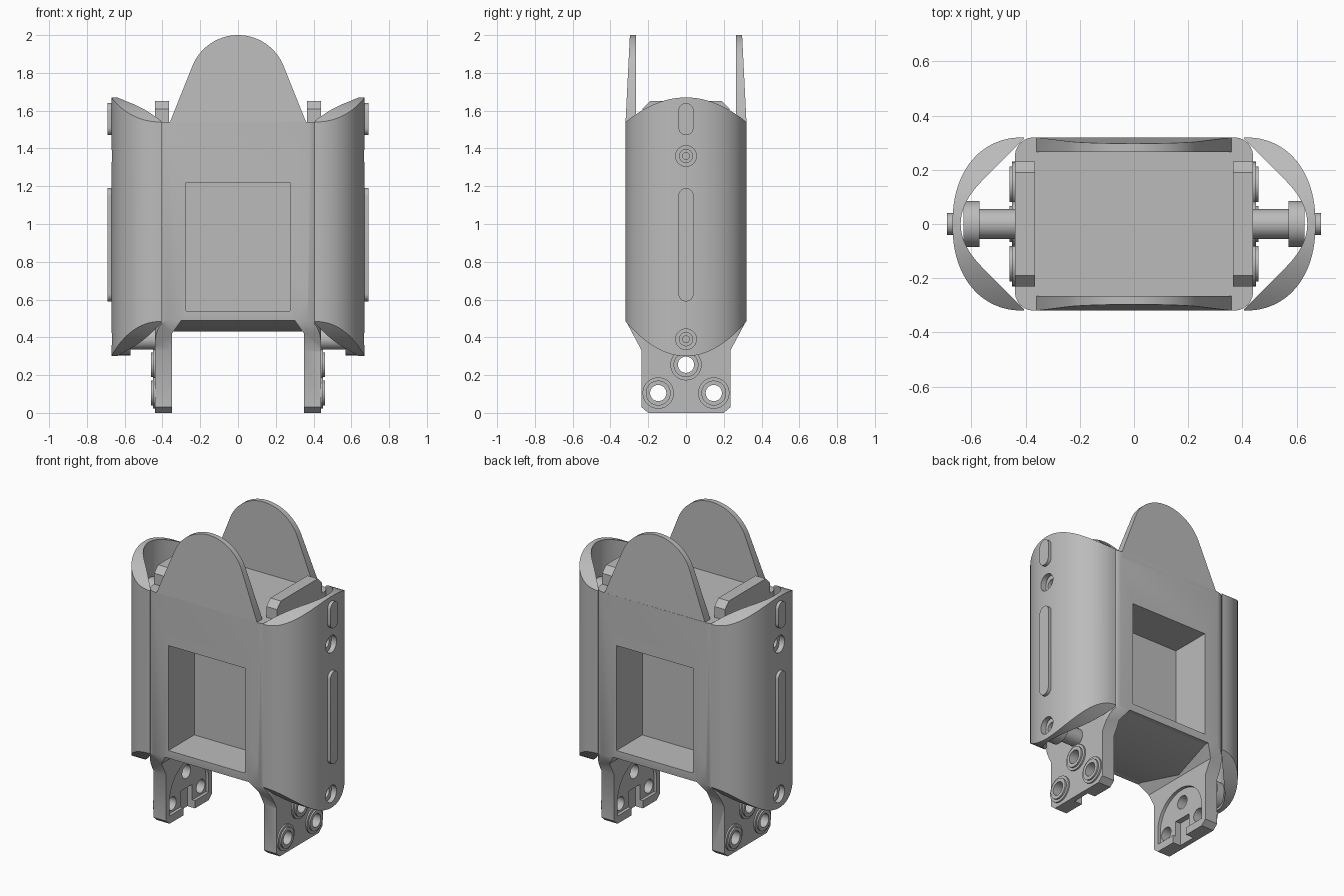
import bpy, bmesh, math
from math import sin, cos, pi, radians

cube = bpy.data.objects.get("Cube")
if cube:
    bpy.data.objects.remove(cube, do_unlink=True)

grey = bpy.data.materials.new("plain_grey")
grey.use_nodes = True
COLOUR = (0.5, 0.5, 0.5, 1)
grey.diffuse_color = COLOUR
grey.node_tree.nodes["Principled BSDF"].inputs["Base Color"].default_value = COLOUR
parts = []


def make(name, verts, faces):
    bm = bmesh.new()
    vs = [bm.verts.new(v) for v in verts]
    for f in faces:
        bm.faces.new([vs[i] for i in f])
    bmesh.ops.recalc_face_normals(bm, faces=bm.faces)
    me = bpy.data.meshes.new(name)
    bm.to_mesh(me)
    bm.free()
    me.materials.append(grey)
    ob = bpy.data.objects.new(name, me)
    bpy.context.scene.collection.objects.link(ob)
    parts.append(ob)
    return ob


def prism(name, pts, axis, lo, hi):
    """Extrude a 2D outline along an axis between two positions."""
    place = {"x": lambda p, t: (t, p[0], p[1]),
             "y": lambda p, t: (p[0], t, p[1]),
             "z": lambda p, t: (p[0], p[1], t)}[axis]
    n = len(pts)
    verts = [place(p, t) for t in (lo, hi) for p in pts]
    faces = [range(n), range(n, 2 * n)]
    faces += [(i, (i + 1) % n, n + (i + 1) % n, n + i) for i in range(n)]
    return make(name, verts, faces)


def arc(cx, cy, r, a0, a1, n):
    return [(cx + r * cos(radians(a0 + (a1 - a0) * i / n)),
             cy + r * sin(radians(a0 + (a1 - a0) * i / n))) for i in range(n + 1)]


def circle(cx, cy, r, n=32):
    return arc(cx, cy, r, 0, 360, n)[:-1]


def rect(a0, a1, b0, b1):
    return [(a0, b0), (a1, b0), (a1, b1), (a0, b1)]


def mirrored(half):
    """Close a half outline by reflecting its first coordinate."""
    return half + [(-a, b) for a, b in reversed(half) if a > 1e-6]


def tube(name, y, z, x0, x1, r_out, r_in, n=32):
    rings = [(x0, r_out), (x1, r_out), (x1, r_in), (x0, r_in)]
    verts = [(x, y + r * cos(2 * pi * i / n), z + r * sin(2 * pi * i / n))
             for x, r in rings for i in range(n)]
    faces = [(k * n + i, k * n + (i + 1) % n, (k + 1) % 4 * n + (i + 1) % n, (k + 1) % 4 * n + i)
             for k in range(4) for i in range(n)]
    return make(name, verts, faces)


def boolean(ob, op, *tools):
    """Apply boolean operations, then discard the cutting shapes."""
    for tool in tools:
        mod = ob.modifiers.new("cut", "BOOLEAN")
        mod.operation, mod.object, mod.solver = op, tool, "EXACT"
        dg = bpy.context.evaluated_depsgraph_get()
        me = bpy.data.meshes.new_from_object(ob.evaluated_get(dg))
        ob.modifiers.clear()
        ob.data = me
        parts.remove(tool)
        bpy.data.objects.remove(tool, do_unlink=True)


# Body with legs: front outline limited by rounded plan and side outline
body = prism("body", mirrored([(0.30, 0.49), (0.35, 0.42), (0.35, 0), (0.44, 0), (0.44, 1.54)]),
             "y", -0.4, 0.4)
R = 0.07
plan = [p for k, (x, y) in enumerate([(0.37, 0.25), (-0.37, 0.25), (-0.37, -0.25), (0.37, -0.25)])
        for p in arc(x, y, R, 90 * k, 90 * k + 90, 6)]
side = mirrored([(0.20, 0), (0.235, 0.03), (0.235, 0.33), (0.32, 0.49), (0.32, 1.6)])
boolean(body, "INTERSECT", prism("plan", plan, "z", -0.1, 1.7), prism("side", side, "x", -0.5, 0.5))

# Deep front and back pockets
for y0, y1 in ((-0.5, -0.055), (0.055, 0.5)):
    boolean(body, "DIFFERENCE", prism("pocket", rect(-0.275, 0.275, 0.54, 1.22), "y", y0, y1))

# Leg holes and arched recesses on the inner leg faces
BOLTS = ((0, 0.255), (0.147, 0.105), (-0.147, 0.105))
arch = mirrored([(0.2, 0.05)] + arc(0, 0.14, 0.2, 0, 90, 10))
boolean(body, "DIFFERENCE", prism("arch", arch, "x", -0.37, 0.37),
        prism("notch", rect(-0.06, 0.06, -0.1, 0.15), "x", -0.405, 0.405))
for y, z in BOLTS:
    boolean(body, "DIFFERENCE", prism("hole", circle(y, z, 0.043), "x", -0.6, 0.6))

# Shallow ridge under the body
prism("underside", [(-0.315, 0.495), (0, 0.43), (0.315, 0.495)], "x", -0.345, 0.345)

# Rounded flaps rising from the front and back
flap = mirrored([(0.36, 1.5), (0.36, 1.54)] + arc(0, 1.74, 0.26, 22, 90, 14))
for name, s in (("front_flap", -1), ("back_flap", 1)):
    ob = prism(name, flap, "y", 0.265, 0.32)
    for v in ob.data.vertices:
        if v.co.y > 0.3:
            v.co.y = 0.32 - 0.05 * max(0, v.co.z - 1.54)
    if s < 0:
        for v in ob.data.vertices:
            v.co.y *= -1
        ob.data.flip_normals()


def shell(name, s):
    """Curved side cover whose ends follow a shallow arc."""
    n, verts = 48, []
    for i in range(n + 1):
        t = -pi / 2 + pi * i / n
        c, d = max(0, cos(t)), sin(t)
        yo = math.copysign(0.32 * abs(d) ** 0.9, d)
        yi = 0.313 * d
        xo = 0.405 + 0.265 * c ** 0.9
        a = abs(yi)
        xi = 0.57 - (a - 0.15) if a > 0.15 else 0.64 - 0.07 * (a / 0.15) ** 2
        for x, y in ((xo, yo), (xi, yi)):
            verts += [(s * x, y, 0.30 + 1.8 * y * y), (s * x, y, 1.67 - 1.27 * y * y)]
    faces = []
    for i in range(n):
        a, b = 4 * i, 4 * i + 4
        faces += [(a, b, b + 1, a + 1), (a + 2, b + 2, b + 3, a + 3),
                  (a, b, b + 2, a + 2), (a + 1, b + 1, b + 3, a + 3)]
    faces += [(0, 1, 3, 2), (4 * n, 4 * n + 1, 4 * n + 3, 4 * n + 2)]
    return make(name, verts, faces)


def slot(z0, z1, r=0.04):
    return arc(0, z1 - r, r, 0, 180, 12) + arc(0, z0 + r, r, 180, 360, 12)


STRUTS = {"lower": 0.39, "upper": 1.36}
for label, s in (("left", 1), ("right", -1)):
    # Side cover with bolt openings and raised bars
    cover = shell(label + "_cover", s)
    for z in STRUTS.values():
        boolean(cover, "DIFFERENCE", prism("opening", circle(0, z, 0.055), "x", s * 0.5, s * 0.8))
    prism(label + "_long_bar", slot(0.59, 1.19), "x", s * 0.65, s * 0.69)
    prism(label + "_short_bar", slot(1.47, 1.64), "x", s * 0.65, s * 0.69)

    # Struts holding the cover
    for level, z in STRUTS.items():
        prism(f"{label}_{level}_strut", circle(0, z, 0.055), "x", s * 0.40, s * 0.59)
        tube(f"{label}_{level}_collar", 0, z, s * 0.57, s * 0.63, 0.085, 0.035)
        tube(f"{label}_{level}_bolt", 0, z, s * 0.58, s * 0.61, 0.036, 0.018)

    # Upright plate on the body's shoulder
    plate = mirrored([(0.23, 1.5), (0.23, 1.61), (0.19, 1.65)])
    prism(label + "_shoulder_plate", plate, "x", s * 0.365, s * 0.44)

    # Bolt rings on the outer leg face
    for k, (y, z) in enumerate(BOLTS):
        tube(f"{label}_leg_ring_{k + 1}", y, z, s * 0.43, s * 0.45, 0.083, 0.043)
        tube(f"{label}_leg_lip_{k + 1}", y, z, s * 0.43, s * 0.46, 0.066, 0.043)

# Smooth the curved faces and keep crisp edges
bpy.ops.object.select_all(action="DESELECT")
for ob in parts:
    ob.select_set(True)
bpy.context.view_layer.objects.active = body
bpy.ops.object.shade_smooth_by_angle(angle=radians(30))
